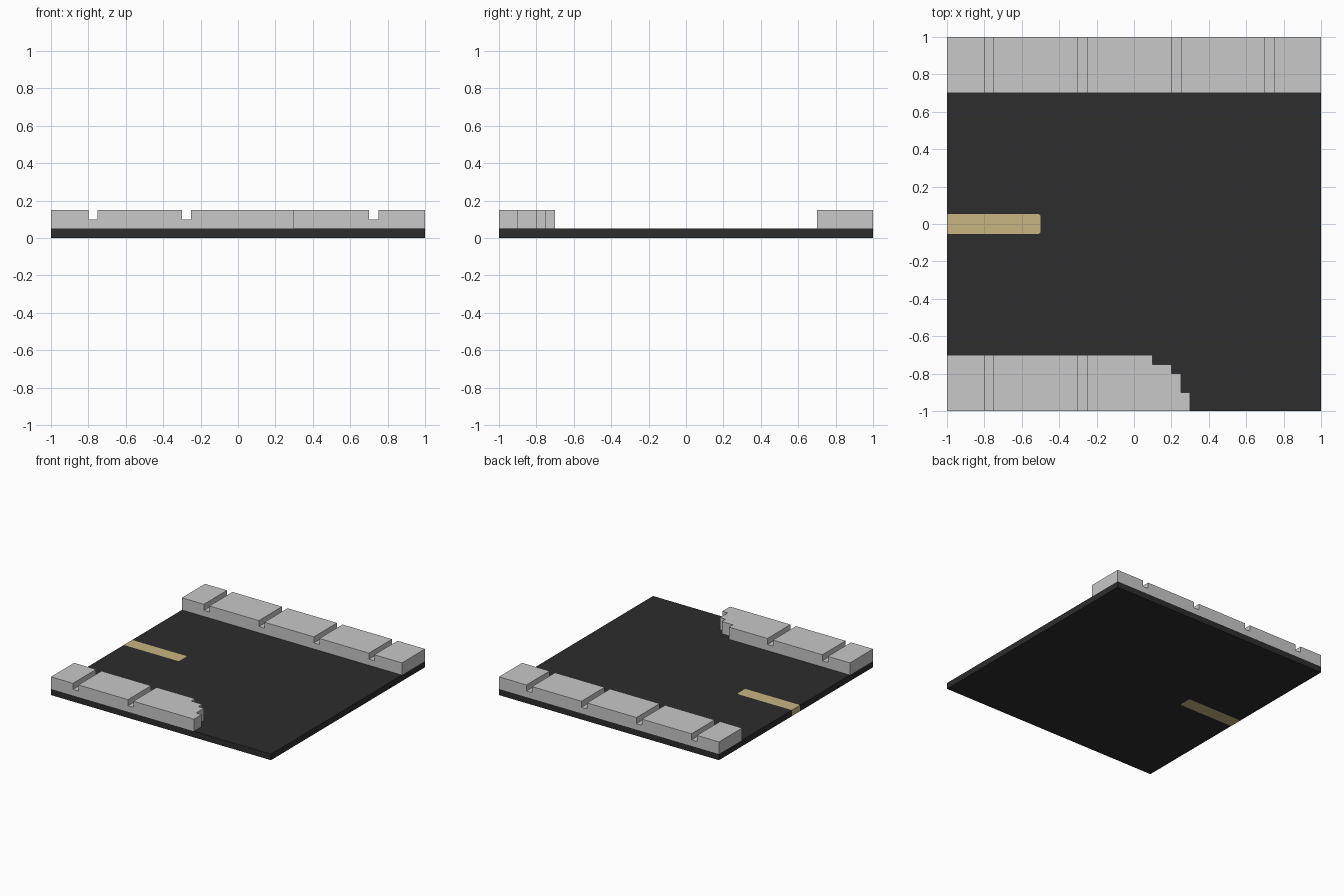
import bpy, bmesh

if "Cube" in bpy.data.objects:
    bpy.data.objects.remove(bpy.data.objects["Cube"])


def material(name, rgb):
    m = bpy.data.materials.new(name)
    m.diffuse_color = (*rgb, 1)
    m.use_nodes = True
    m.node_tree.nodes["Principled BSDF"].inputs["Base Color"].default_value = m.diffuse_color
    return m


ASPHALT = material("dark asphalt", (0.026, 0.026, 0.026))
CONCRETE = material("light concrete", (0.578, 0.578, 0.578))
PAINT = material("tan line paint", (0.578, 0.462, 0.216))


def prism(name, plan, z0, z1, mat):
    """Extrude a plan outline from z0 up to z1."""
    bm = bmesh.new()
    base = bm.faces.new([bm.verts.new((x, y, z0)) for x, y in plan])
    ext = bmesh.ops.extrude_face_region(bm, geom=[base])
    for v in ext["geom"]:
        if isinstance(v, bmesh.types.BMVert):
            v.co.z = z1
    bmesh.ops.recalc_face_normals(bm, faces=bm.faces)
    me = bpy.data.meshes.new(name)
    bm.to_mesh(me)
    bm.free()
    me.materials.append(mat)
    ob = bpy.data.objects.new(name, me)
    bpy.context.collection.objects.link(ob)
    return ob


def rect(x0, x1, y0, y1):
    return [(x0, y0), (x1, y0), (x1, y1), (x0, y1)]


def groove(walk, x):
    """Cut an expansion joint across the top of a sidewalk."""
    cutter = prism(f"{walk.name}_joint_cutter", rect(x, x + 0.05, -1.2, 1.2), 0.1, 0.2, CONCRETE)
    cutter.hide_render = True
    cutter.hide_viewport = False
    cutter.display_type = 'WIRE'
    mod = walk.modifiers.new("joint", 'BOOLEAN')
    mod.operation = 'DIFFERENCE'
    mod.solver = 'EXACT'
    mod.object = cutter


# Painted centre line, set through the road slab, with clipped end corners
W, C = 0.054, 0.01
line = [(-1, -W), (-0.5 - C, -W), (-0.5, -W + C), (-0.5, W - C), (-0.5 - C, W), (-1, W)]
prism("centre_line", line, 0, 0.05, PAINT)

# Road slab, notched around the line
prism("road", [(-1, -1), (1, -1), (1, 1), (-1, 1)] + line[::-1], 0, 0.05, ASPHALT)

# Full-length back sidewalk
back = prism("back_sidewalk", rect(-1, 1, 0.7, 1), 0.05, 0.15, CONCRETE)
for x in (-0.8, -0.3, 0.2, 0.7):
    groove(back, x)

# Front sidewalk ending in a stepped corner
front = prism("front_sidewalk", [
    (-1, -1), (0.3, -1), (0.3, -0.9), (0.25, -0.9), (0.25, -0.8), (0.2, -0.8),
    (0.2, -0.75), (0.1, -0.75), (0.1, -0.7), (-1, -0.7)], 0.05, 0.15, CONCRETE)
for x in (-0.8, -0.3):
    groove(front, x)
